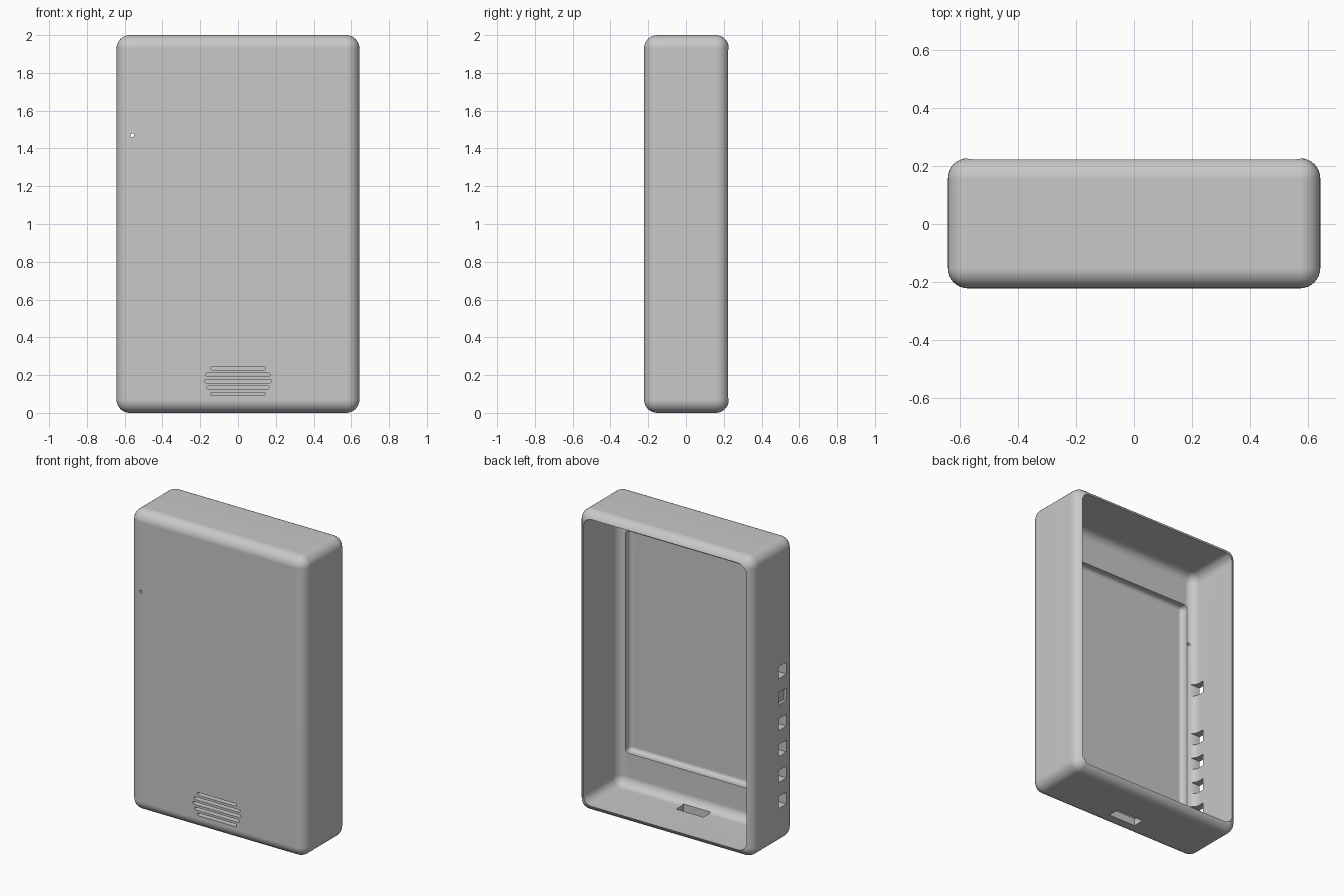
import bpy, bmesh, math
from mathutils import Matrix, Vector

cube = bpy.data.objects.get("Cube")
if cube:
    bpy.data.objects.remove(cube, do_unlink=True)

grey = bpy.data.materials.new("matte_grey")
grey.use_nodes = True
colour = (0.58, 0.58, 0.58, 1)
grey.diffuse_color = colour
grey.node_tree.nodes["Principled BSDF"].inputs["Base Color"].default_value = colour


def make_object(name, bm):
    mesh = bpy.data.meshes.new(name)
    bm.to_mesh(mesh)
    bm.free()
    obj = bpy.data.objects.new(name, mesh)
    mesh.materials.append(grey)
    bpy.context.collection.objects.link(obj)
    return obj


def box(name, low, high, radius=0, segments=8, axis=None):
    """Box between two corners; edges (or only those along axis) rounded."""
    low, high = Vector(low), Vector(high)
    bm = bmesh.new()
    bmesh.ops.create_cube(bm, size=1)
    bmesh.ops.scale(bm, vec=high - low, verts=bm.verts)
    bmesh.ops.translate(bm, vec=(low + high) / 2, verts=bm.verts)
    if radius:
        edges = [e for e in bm.edges if axis is None or
                 abs((e.verts[0].co - e.verts[1].co).normalized()[axis]) > 0.9]
        bmesh.ops.bevel(bm, geom=edges, offset=radius, segments=segments,
                        profile=0.5, affect='EDGES', clamp_overlap=True)
    return make_object(name, bm)


def cut(target, cutter):
    mod = target.modifiers.new("cut", 'BOOLEAN')
    mod.operation = 'DIFFERENCE'
    mod.solver = 'EXACT'
    mod.object = cutter
    bpy.context.view_layer.objects.active = target
    bpy.ops.object.modifier_apply(modifier=mod.name)
    bpy.data.objects.remove(cutter, do_unlink=True)


# Rounded outer case
case = box("case_shell", (-0.643, -0.222, 0), (0.643, 0.227, 2), 0.07)

# Cavity open to the back, with the screen pocket in its front wall
cut(case, box("cavity", (-0.6, -0.15, 0.045), (0.6, 0.6, 1.955), 0.06))
cut(case, box("screen_pocket", (-0.55, -0.2, 0.26), (0.55, 0.05, 1.74), 0.025, 5))

# Speaker grooves on the front
for i, half in enumerate((0.145, 0.165, 0.178, 0.17, 0.145)):
    z = 0.1 + 0.034 * i
    cut(case, box("groove", (-half, -0.3, z - 0.009), (half, -0.185, z + 0.009),
                  0.0085, 4, axis=1))

# Button windows down one side; one is only a shallow pocket
for i in range(6):
    z = 0.28 + 0.173 * i
    depth = -0.625 if i == 4 else -0.55
    cut(case, box("button_window", (-0.7, -0.14, z - 0.04), (depth, -0.055, z + 0.04)))

# Connector slot through the floor
cut(case, box("connector_slot", (-0.1, -0.115, -0.1), (0.1, -0.04, 0.1)))

# Pin hole in the front
bm = bmesh.new()
bmesh.ops.create_cone(bm, cap_ends=True, segments=16, radius1=0.01, radius2=0.01, depth=0.16,
                      matrix=Matrix.Translation((-0.56, -0.22, 1.47))
                      @ Matrix.Rotation(math.pi / 2, 4, 'X'))
cut(case, make_object("pin_hole", bm))

# Smooth rounded corners, crisp cut edges
bpy.ops.object.select_all(action='DESELECT')
case.select_set(True)
bpy.context.view_layer.objects.active = case
bpy.ops.object.shade_smooth_by_angle(angle=math.radians(30))
normals = case.modifiers.new("even_normals", 'WEIGHTED_NORMAL')
normals.keep_sharp = True
